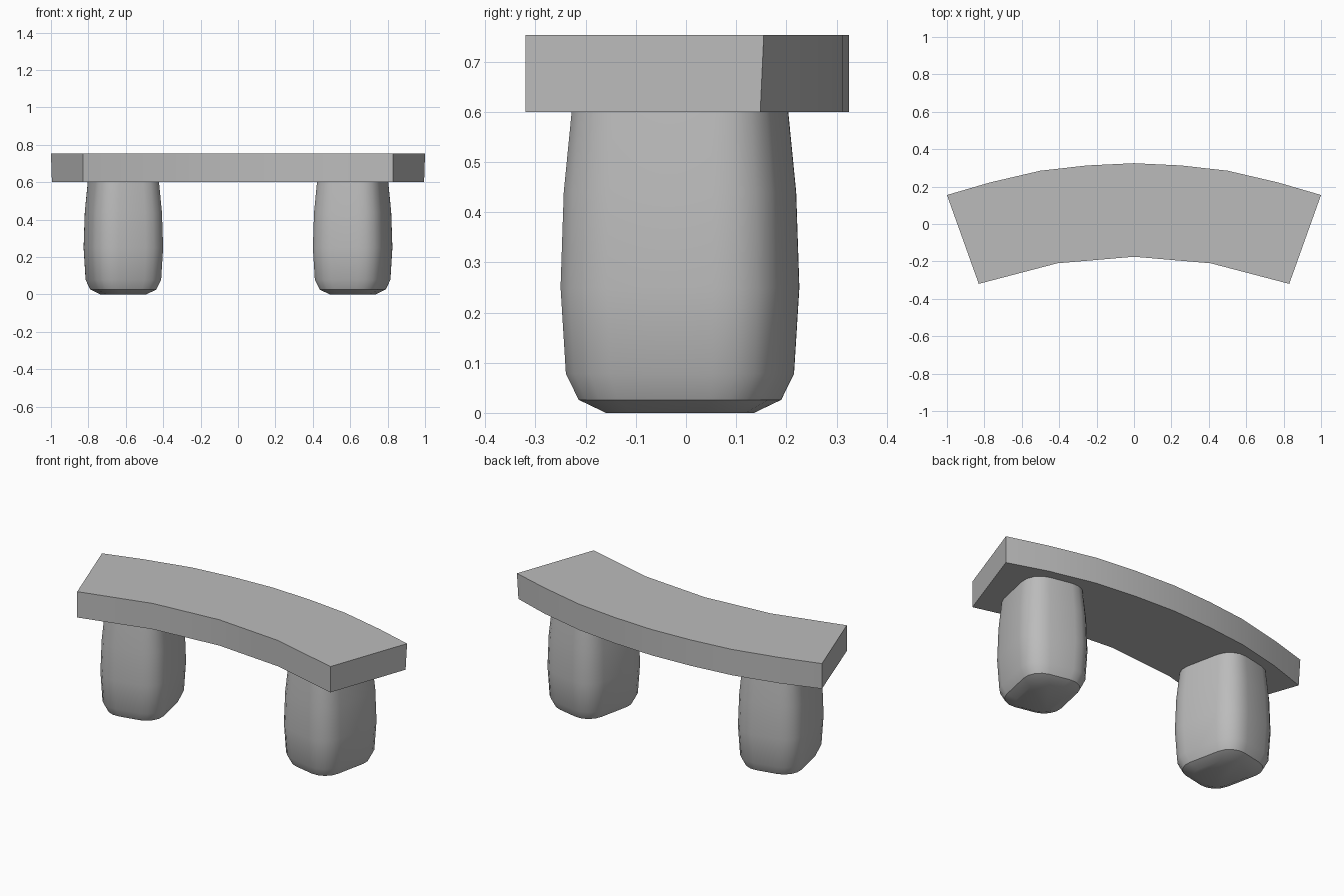
import bpy
import bmesh
from math import cos, sin, pi, radians
from mathutils import Matrix

cube = bpy.data.objects.get("Cube")
if cube:
    bpy.data.objects.remove(cube, do_unlink=True)

stone = bpy.data.materials.new("grey stone")
stone.use_nodes = True
GREY = (0.5, 0.5, 0.5, 1)
stone.diffuse_color = GREY
stone.node_tree.nodes["Principled BSDF"].inputs["Base Color"].default_value = GREY


def loft(name, rings, angle):
    """Skin a stack of equal rings, cap both ends and smooth by angle."""
    bm = bmesh.new()
    loops = [[bm.verts.new(p) for p in ring] for ring in rings]
    n = len(loops[0])
    for a, b in zip(loops, loops[1:]):
        for i in range(n):
            j = (i + 1) % n
            bm.faces.new((a[i], a[j], b[j], b[i]))
    bm.faces.new(loops[0][::-1])
    bm.faces.new(loops[-1])
    bmesh.ops.recalc_face_normals(bm, faces=bm.faces)
    mesh = bpy.data.meshes.new(name)
    bm.to_mesh(mesh)
    bm.free()
    mesh.materials.append(stone)
    obj = bpy.data.objects.new(name, mesh)
    bpy.context.collection.objects.link(obj)
    bpy.ops.object.select_all(action="DESELECT")
    obj.select_set(True)
    bpy.context.view_layer.objects.active = obj
    bpy.ops.object.shade_smooth_by_angle(angle=radians(angle))
    return obj


# Curved seat slab: half outlines from the middle to the end, then mirrored
front = [(0, -0.175), (0.41, -0.21), (0.83, -0.32)]
back_middle = [(0.77, 0.222), (0.5, 0.285), (0.25, 0.313)]


def seat_ring(end, z):
    half = front + [end] + back_middle
    mirrored = [(-x, y) for x, y in reversed(half[1:])]
    return [(x, y, z) for x, y in half + [(0, 0.325)] + mirrored]


loft("seat", [seat_ring((0.995, 0.148), 0.6), seat_ring((1, 0.155), 0.753)], 10)


# Bulging legs: rounded rectangles, turned to follow the curve of the seat
def leg_ring(inset, z, side):
    hx, hy, r, steps = 0.194 - inset, 0.227 - inset, 0.12 - inset * 0.6, 4
    turn = Matrix.Rotation(radians(-12 * side), 2)
    ring = []
    for q, (sx, sy) in enumerate([(1, 1), (-1, 1), (-1, -1), (1, -1)]):
        for k in range(steps + 1):
            t = (q + k / steps) * pi / 2
            x = sx * (hx - r) + r * cos(t)
            y = sy * (hy - r) + r * sin(t)
            px, py = turn[0][0] * x + turn[0][1] * y, turn[1][0] * x + turn[1][1] * y
            ring.append((px + side * 0.613, py - 0.012, z))
    return ring


leg_profile = [(0.085, 0), (0.034, 0.026), (0.01, 0.078), (0, 0.25),
               (0.006, 0.44), (0.021, 0.602)]
for side, name in ((1, "left_leg"), (-1, "right_leg")):
    loft(name, [leg_ring(i, z, side) for i, z in leg_profile], 36)
